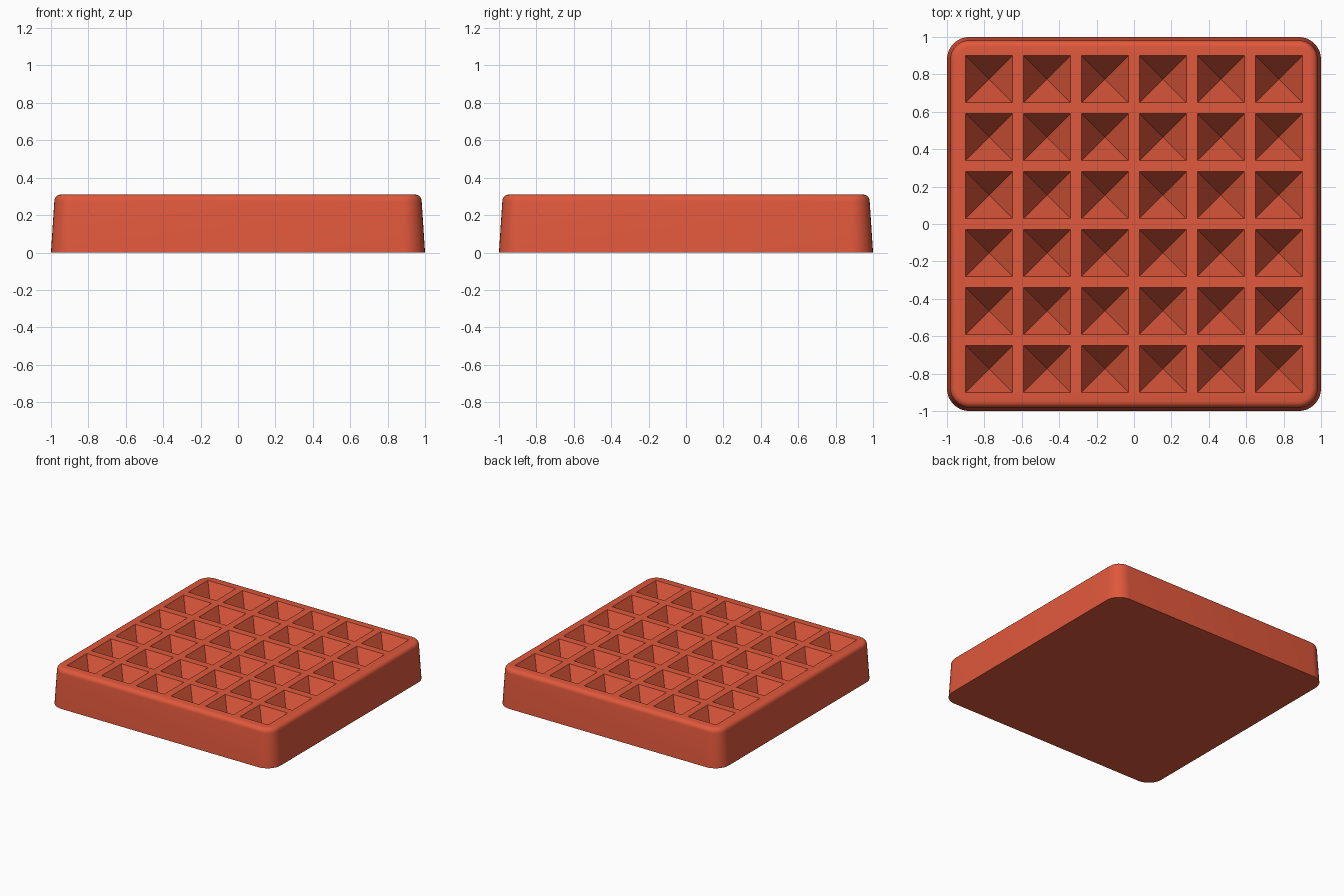
import bpy
import bmesh
from math import sin, cos, pi
from mathutils import Matrix

cube = bpy.data.objects.get("Cube")
if cube:
    bpy.data.objects.remove(cube)

HEIGHT, TAPER, FILLET, CORNER = 0.31, 0.018, 0.035, 0.12
PIT_WIDTH, PIT_DEPTH, PITCH, COUNT = 0.25, 0.25, 0.31, 6

# Single terracotta colour
clay = bpy.data.materials.new("terracotta_red")
clay.use_nodes = True
colour = (0.75, 0.098, 0.045, 1)
clay.diffuse_color = colour
clay.node_tree.nodes["Principled BSDF"].inputs["Base Color"].default_value = colour


def new_object(name, bm):
    mesh = bpy.data.meshes.new(name)
    bmesh.ops.recalc_face_normals(bm, faces=bm.faces)
    bm.to_mesh(mesh)
    bm.free()
    obj = bpy.data.objects.new(name, mesh)
    bpy.context.collection.objects.link(obj)
    mesh.materials.append(clay)
    return obj


def rounded_square(bm, inset, z, steps=8):
    """Ring of vertices: a square with rounded corners."""
    ring = []
    radius = CORNER - inset
    centre = 1 - CORNER
    for quarter, (sx, sy) in enumerate([(1, 1), (-1, 1), (-1, -1), (1, -1)]):
        for i in range(steps + 1):
            a = (quarter + i / steps) * pi / 2
            ring.append(bm.verts.new((sx * centre + radius * cos(a),
                                      sy * centre + radius * sin(a), z)))
    return ring


# Tapered block with a rounded top edge, lofted from rings
profile = [(0, 0)]
for i in range(6):
    a = i / 5 * pi / 2
    profile.append((TAPER + FILLET * (1 - cos(a)), HEIGHT - FILLET * (1 - sin(a))))
bm = bmesh.new()
rings = [rounded_square(bm, inset, z) for inset, z in profile]
for low, high in zip(rings, rings[1:]):
    for i in range(len(low)):
        j = (i + 1) % len(low)
        bm.faces.new((low[i], low[j], high[j], high[i]))
bm.faces.new(rings[0])
bm.faces.new(rings[-1])
block = new_object("pitted_block", bm)

# Grid of inverted pyramids, carried a little above the top
bm = bmesh.new()
over = 0.02
depth = PIT_DEPTH + over
half = PIT_WIDTH / 2 * depth / PIT_DEPTH
for col in range(COUNT):
    for row in range(COUNT):
        x, y = [(n - (COUNT - 1) / 2) * PITCH for n in (col, row)]
        place = (Matrix.Translation((x, y, HEIGHT + over - depth / 2))
                 @ Matrix.Rotation(pi / 4, 4, "Z"))
        bmesh.ops.create_cone(bm, cap_ends=True, segments=4, radius1=0,
                              radius2=half * 2 ** 0.5, depth=depth, matrix=place)
bmesh.ops.remove_doubles(bm, verts=bm.verts, dist=0.0001)
cutter = new_object("pit_cutter", bm)
cutter.hide_render = True

# Cut the pits, then drop the cutter
cut = block.modifiers.new("pits", "BOOLEAN")
cut.operation = "DIFFERENCE"
cut.solver = "EXACT"
cut.object = cutter
bpy.ops.object.select_all(action="DESELECT")
block.select_set(True)
bpy.context.view_layer.objects.active = block
bpy.ops.object.modifier_apply(modifier=cut.name)
bpy.data.objects.remove(cutter)
bpy.ops.object.shade_smooth_by_angle(angle=pi / 6)
